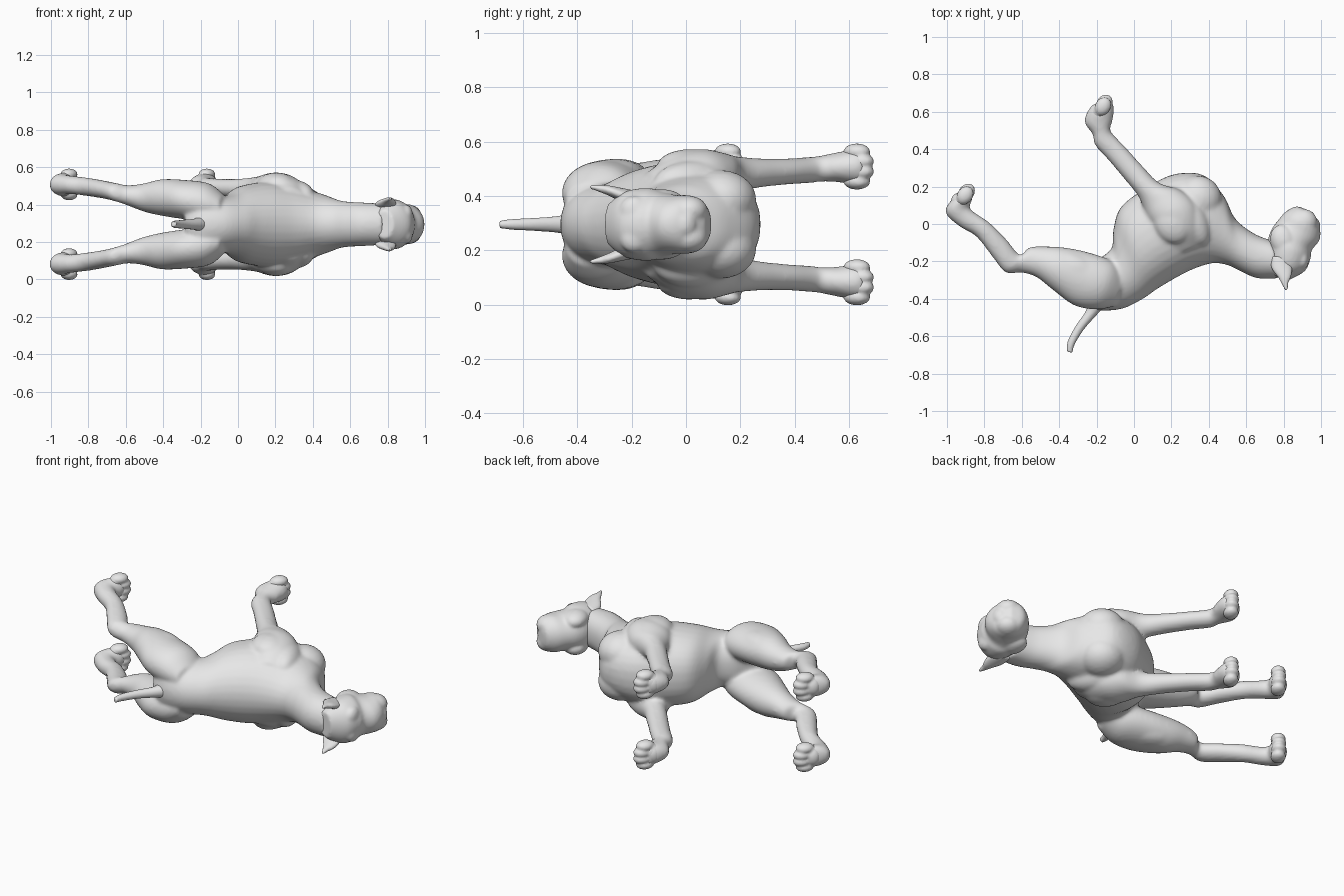
import bpy, bmesh, math
from mathutils import Vector, Matrix

MID = 0.295  # height of the animal's plane of symmetry (it lies on its side)
coat = bpy.data.materials.new("grey_coat")
coat.diffuse_color = (0.8, 0.8, 0.8, 1)


def spline(rows, steps=5):
    """Catmull-Rom through rows of numbers."""
    out = []
    for i in range(len(rows) - 1):
        p0, p1 = rows[max(i - 1, 0)], rows[i]
        p2, p3 = rows[i + 1], rows[min(i + 2, len(rows) - 1)]
        for s in range(steps):
            t = s / steps
            out.append([0.5 * (2 * b + (c - a) * t + (2 * a - 5 * b + 4 * c - d) * t * t
                               + (3 * b - a - 3 * c + d) * t ** 3)
                        for a, b, c, d in zip(p0, p1, p2, p3)])
    return out + [list(rows[-1])]


def loft(bm, rows, side=1, n=32, square=1.0):
    """Each row: edge ax, ay, opposite edge bx, by, sideways offset, half width.
    square < 1 makes the b half of the section boxier."""
    rings = []
    for ax, ay, bx, by, off, hw in spline(rows):
        c = Vector(((ax + bx) / 2, (ay + by) / 2, MID + side * off))
        u = Vector(((bx - ax) / 2, (by - ay) / 2, 0))
        ring = []
        for k in range(n):
            cs, sn = math.cos(k * math.tau / n), math.sin(k * math.tau / n)
            p = square if cs > 0 else 1
            sn = math.copysign(abs(sn) ** p, sn)
            cs = math.copysign(abs(cs) ** p, cs)
            ring.append(bm.verts.new(c + u * cs + Vector((0, 0, hw * sn))))
        rings.append(ring)
    faces = [bm.faces.new((r[k], r[(k + 1) % n], q[(k + 1) % n], q[k]))
             for r, q in zip(rings, rings[1:]) for k in range(n)]
    faces += [bm.faces.new(rings[0]), bm.faces.new(rings[-1])]
    bmesh.ops.recalc_face_normals(bm, faces=faces)


def ball(bm, x, y, w, rx, ry, rw, turn=0):
    m = (Matrix.Translation((x, y, MID + w)) @ Matrix.Rotation(math.radians(turn), 4, 'Z')
         @ Matrix.Diagonal((rx, ry, rw, 1)))
    bmesh.ops.create_icosphere(bm, subdivisions=3, radius=1, matrix=m)


def finish(name, bm, voxel=0.01, smooth=4):
    me = bpy.data.meshes.new(name)
    bm.to_mesh(me)
    bm.free()
    ob = bpy.data.objects.new(name, me)
    bpy.context.collection.objects.link(ob)
    me.materials.append(coat)
    # fuse the overlapping forms into one skin
    r = ob.modifiers.new("fuse", 'REMESH')
    r.mode = 'VOXEL'
    r.voxel_size = voxel
    r.use_smooth_shade = True
    s = ob.modifiers.new("soften", 'SMOOTH')
    s.factor = 0.5
    s.iterations = smooth
    return ob


TORSO = [
    (-0.28, -0.42, -0.28, -0.31, 0, 0.09),
    (-0.20, -0.46, -0.20, -0.20, 0, 0.155),
    (-0.07, -0.455, -0.12, -0.13, 0, 0.15),
    (0.04, -0.405, -0.11, -0.03, 0, 0.165),
    (0.12, -0.35, -0.07, 0.09, 0, 0.205),
    (0.22, -0.29, 0.06, 0.19, 0, 0.225),
    (0.32, -0.24, 0.21, 0.265, 0, 0.215),
    (0.42, -0.21, 0.37, 0.262, 0, 0.18),
    (0.50, -0.22, 0.48, 0.15, 0, 0.148),
    (0.57, -0.253, 0.54, 0.03, 0, 0.125),
    (0.66, -0.29, 0.64, -0.05, 0, 0.117),
    (0.78, -0.29, 0.74, -0.09, 0, 0.112)]
HIND_LEG = [
    (-0.10, -0.44, -0.05, -0.28, 0.09, 0.06),
    (-0.20, -0.457, -0.115, -0.20, 0.115, 0.103),
    (-0.32, -0.435, -0.25, -0.15, 0.132, 0.105),
    (-0.43, -0.355, -0.38, -0.125, 0.143, 0.098),
    (-0.52, -0.285, -0.48, -0.12, 0.143, 0.076),
    (-0.60, -0.26, -0.56, -0.125, 0.153, 0.056),
    (-0.685, -0.26, -0.61, -0.165, 0.17, 0.049),
    (-0.75, -0.185, -0.68, -0.085, 0.185, 0.048),
    (-0.84, -0.07, -0.77, 0.005, 0.20, 0.049),
    (-0.93, -0.015, -0.85, 0.06, 0.21, 0.049),
    (-1.003, 0.05, -0.88, 0.09, 0.212, 0.056),
    (-0.998, 0.10, -0.865, 0.13, 0.212, 0.064),
    (-0.94, 0.165, -0.86, 0.18, 0.212, 0.06)]
FRONT_LEG = [
    (0.20, -0.17, 0.37, -0.11, 0.12, 0.07),
    (0.13, -0.07, 0.36, -0.02, 0.165, 0.09),
    (0.08, 0.02, 0.33, 0.10, 0.185, 0.092),
    (0.045, 0.10, 0.25, 0.18, 0.18, 0.082),
    (0.015, 0.16, 0.135, 0.22, 0.185, 0.065),
    (-0.055, 0.245, 0.045, 0.31, 0.19, 0.053),
    (-0.135, 0.34, -0.045, 0.41, 0.195, 0.048),
    (-0.207, 0.42, -0.112, 0.48, 0.20, 0.048),
    (-0.222, 0.48, -0.128, 0.51, 0.205, 0.048),
    (-0.263, 0.54, -0.115, 0.55, 0.21, 0.053),
    (-0.25, 0.60, -0.107, 0.61, 0.212, 0.062),
    (-0.21, 0.645, -0.115, 0.655, 0.212, 0.06)]
HEAD = [
    (0.83, -0.30, 0.73, -0.27, 0, 0.075),
    (0.915, -0.25, 0.71, -0.19, 0, 0.122),
    (0.945, -0.18, 0.715, -0.09, 0, 0.134),
    (0.95, -0.14, 0.735, -0.03, 0, 0.118),
    (0.99, -0.09, 0.77, 0.02, 0, 0.108),
    (0.995, -0.03, 0.81, 0.065, 0, 0.106),
    (0.965, 0.035, 0.86, 0.093, 0, 0.075),
    (0.94, 0.07, 0.89, 0.09, 0, 0.035)]

# torso, neck and legs as one skin
bm = bmesh.new()
loft(bm, TORSO, square=0.88)
for side in (1, -1):
    loft(bm, HIND_LEG, side)
    loft(bm, FRONT_LEG, side)
    ball(bm, 0.205, 0.01, side * 0.215, 0.10, 0.12, 0.062, 25)    # shoulder muscle
    ball(bm, 0.31, 0.03, side * 0.15, 0.08, 0.16, 0.085, 25)      # upper arm muscle
    ball(bm, 0.34, 0.13, side * 0.09, 0.13, 0.13, 0.11, 20)       # breast muscle
    ball(bm, -0.33, -0.24, side * 0.178, 0.15, 0.085, 0.06, -20)  # thigh muscle
finish("body", bm, 0.01, 10)

# head with jowls, brows and nose
bm = bmesh.new()
loft(bm, HEAD)
ball(bm, 0.968, 0.0, 0, 0.026, 0.04, 0.045, 20)
for side in (1, -1):
    ball(bm, 0.91, 0.01, side * 0.05, 0.07, 0.07, 0.056, 20)
    ball(bm, 0.90, -0.19, side * 0.05, 0.035, 0.055, 0.055)
    ball(bm, 0.80, -0.09, side * 0.08, 0.07, 0.09, 0.05, 20)
finish("head", bm, 0.008, 8)

# tail
bm = bmesh.new()
loft(bm, [(-0.25, -0.40, -0.13, -0.40, 0, 0.05),
          (-0.255, -0.46, -0.185, -0.47, 0, 0.032),
          (-0.315, -0.55, -0.265, -0.56, 0, 0.024),
          (-0.355, -0.63, -0.315, -0.64, 0, 0.02),
          (-0.36, -0.68, -0.33, -0.69, 0, 0.014)])
finish("tail", bm, 0.006, 2)

for side, label in ((1, "left"), (-1, "right")):
    # folded ear, tapering to a tip
    bm = bmesh.new()
    loft(bm, [(0.73, -0.17, 0.83, -0.18, 0.09, 0.032),
              (0.735, -0.235, 0.845, -0.235, 0.108, 0.026),
              (0.77, -0.285, 0.84, -0.28, 0.124, 0.019),
              (0.79, -0.32, 0.825, -0.315, 0.132, 0.013),
              (0.808, -0.355, 0.822, -0.35, 0.138, 0.007)], side)
    finish(label + "_ear", bm, 0.006, 2)
    # paws: four splayed toes, the outer ones set back, and a heel pad
    for name, x, y, turn in (("front_paw", -0.158, 0.635, -30), ("hind_paw", -0.895, 0.16, -35)):
        bm = bmesh.new()
        for i, d in enumerate((-0.055, -0.019, 0.019, 0.055)):
            inner = i in (1, 2)
            ball(bm, x - 0.008 * (not inner), y + (0.008 if inner else -0.006),
                 side * (0.213 + d), 0.042, 0.052, 0.03, turn)
        ball(bm, x - 0.035, y - 0.04, side * 0.212, 0.05, 0.05, 0.06, turn)
        finish(label + "_" + name, bm, 0.007, 4)
